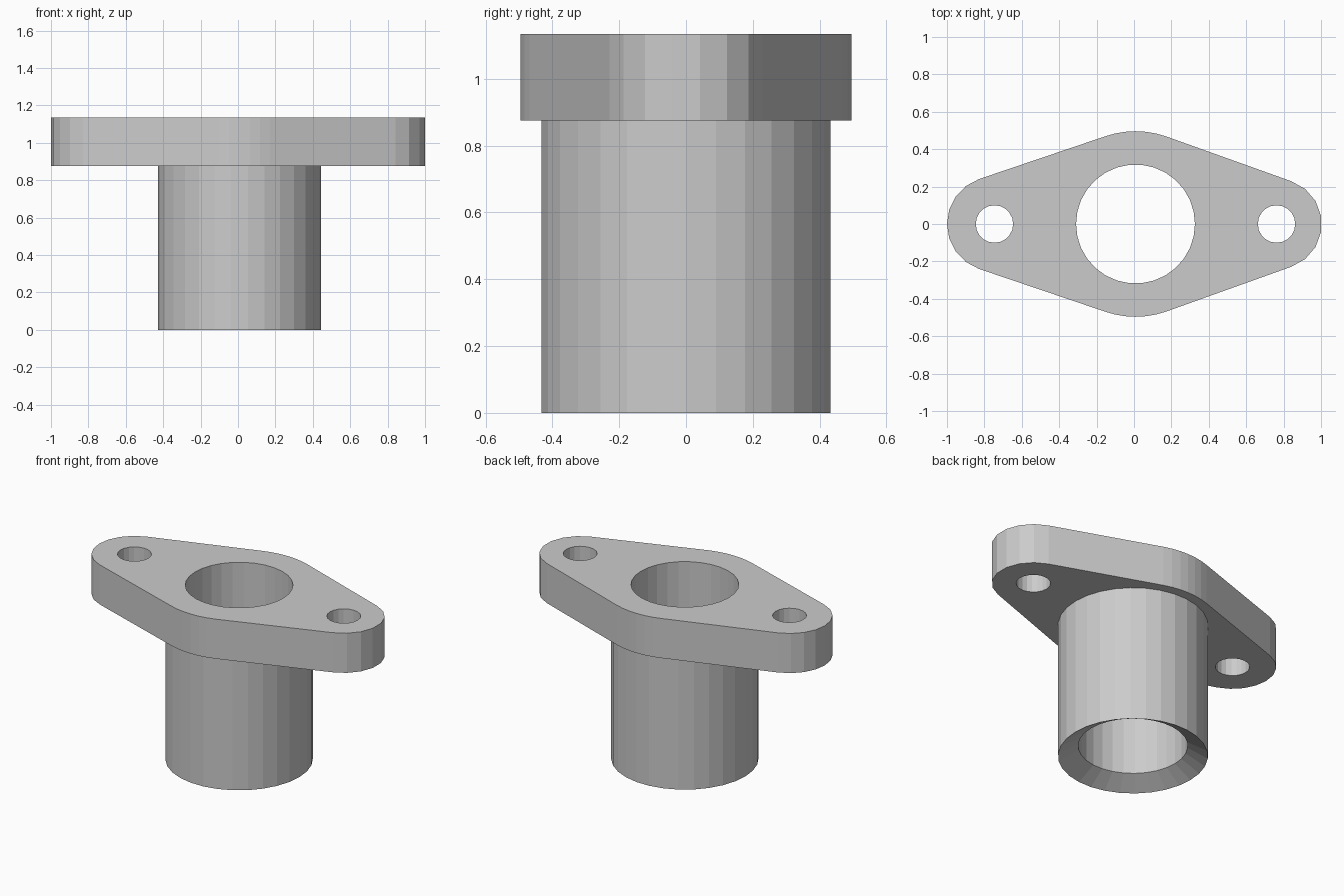
import bpy, bmesh
from math import sin, cos, acos, pi, tau

if "Cube" in bpy.data.objects:
    bpy.data.objects.remove(bpy.data.objects["Cube"])

CX = 0.008                      # axis of the bore
TUBE_R, BORE_R, HUB_R = 0.435, 0.318, 0.496
FLANGE_Z, TOP_Z = 0.876, 1.134
CHAMFER_Z = 0.067
EAR_X, EAR_R, BOLT_R = 0.754, 0.25, 0.1
SIDES, BOLT_SIDES = 30, 20

steel = bpy.data.materials.new("grey metal")
steel.use_nodes = True
grey = (0.6, 0.6, 0.6, 1)
steel.diffuse_color = grey
steel.node_tree.nodes["Principled BSDF"].inputs["Base Color"].default_value = grey


def arc(cx, r, start, end, n):
    return [(cx + r * cos(start + (end - start) * i / n),
             r * sin(start + (end - start) * i / n)) for i in range(n + 1)]


def circle(cx, r, n):
    return arc(cx, r, 0, tau, n)[:-1]


def finish(bm, name):
    bmesh.ops.recalc_face_normals(bm, faces=bm.faces)
    mesh = bpy.data.meshes.new(name)
    bm.to_mesh(mesh)
    bm.free()
    mesh.materials.append(steel)
    obj = bpy.data.objects.new(name, mesh)
    bpy.context.collection.objects.link(obj)
    return obj


# Flange: hub and ear arcs joined by tangent lines, with three holes
t = acos((HUB_R - EAR_R) / EAR_X)
outline = (arc(CX + EAR_X, EAR_R - 0.008, -t, t, 7)
           + arc(CX, HUB_R, t, pi - t, 6)
           + arc(CX - EAR_X, EAR_R + 0.004, pi - t, pi + t, 8)
           + arc(CX, HUB_R, pi + t, tau - t, 6))
loops = [outline, circle(CX, BORE_R, SIDES)]
loops += [circle(CX + s * EAR_X, BOLT_R, BOLT_SIDES) for s in (-1, 1)]

bm = bmesh.new()
for loop in loops:
    verts = [bm.verts.new((x, y, FLANGE_Z)) for x, y in loop]
    for a, b in zip(verts, verts[1:] + verts[:1]):
        bm.edges.new((a, b))
bmesh.ops.triangle_fill(bm, edges=bm.edges[:], use_beauty=True, normal=(0, 0, 1))
raised = bmesh.ops.extrude_face_region(bm, geom=bm.faces[:], use_keep_orig=True)
bmesh.ops.translate(bm, vec=(0, 0, TOP_Z - FLANGE_Z),
                    verts=[g for g in raised["geom"] if isinstance(g, bmesh.types.BMVert)])
finish(bm, "flange")

# Tube: outer wall, inward chamfer at the foot, and bore wall
profile = [(TUBE_R, FLANGE_Z), (TUBE_R, 0), (BORE_R, CHAMFER_Z), (BORE_R, FLANGE_Z)]
bm = bmesh.new()
rings = [[bm.verts.new((x, y, z)) for x, y in circle(CX, r, SIDES)] for r, z in profile]
for low, high in zip(rings, rings[1:] + rings[:1]):
    for i in range(SIDES):
        j = (i + 1) % SIDES
        bm.faces.new((low[i], low[j], high[j], high[i]))
finish(bm, "tube")
